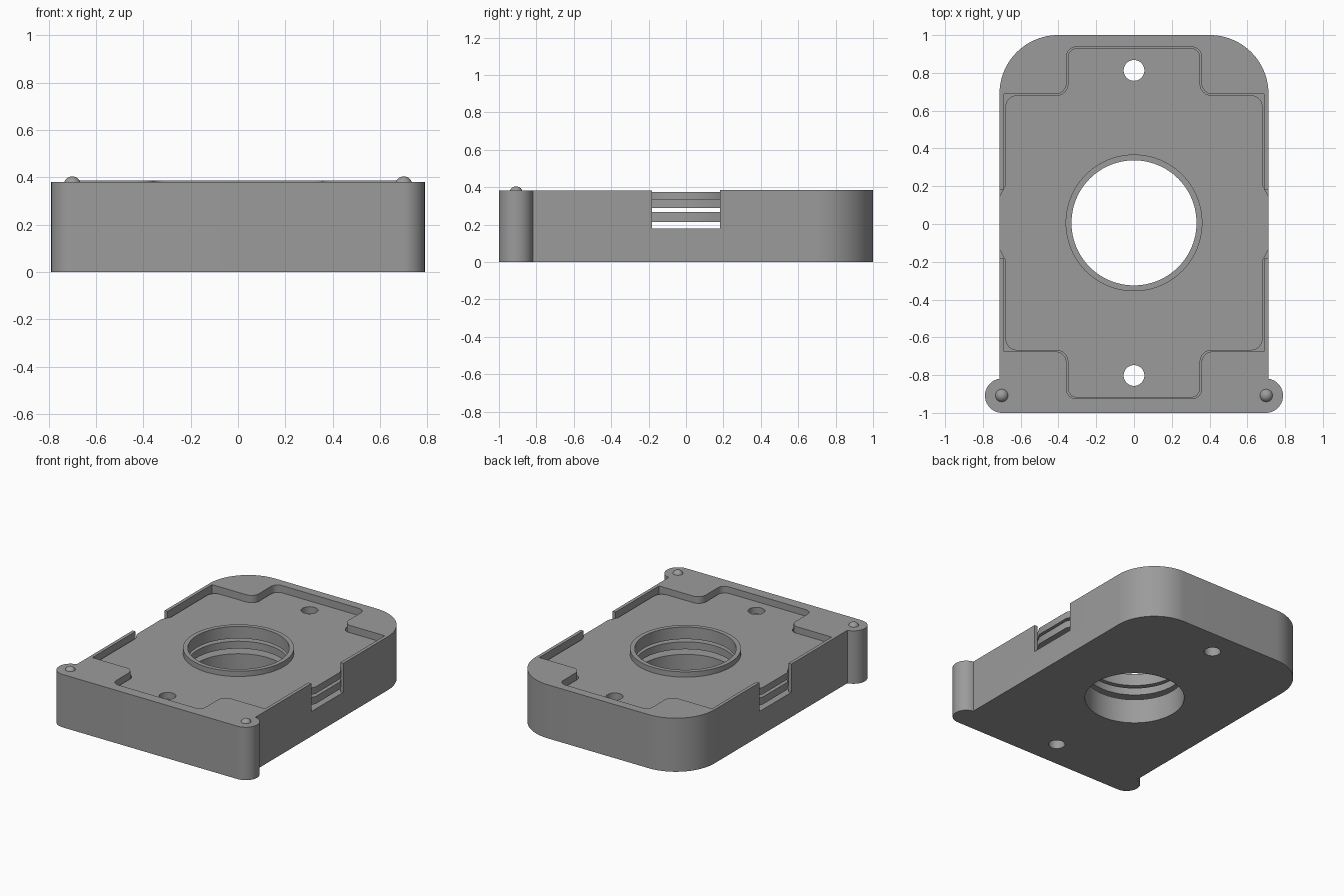
import bpy, bmesh
from math import cos, sin, radians, pi, tan
from mathutils import Vector

if "Cube" in bpy.data.objects:
    bpy.data.objects.remove(bpy.data.objects["Cube"], do_unlink=True)

grey = bpy.data.materials.new("mid_grey")
grey.use_nodes = True
colour = (0.33, 0.33, 0.33, 1)
grey.diffuse_color = colour
grey.node_tree.nodes["Principled BSDF"].inputs["Base Color"].default_value = colour

MID_Y = 0.006   # centre line of the bore and pocket
TOP = 0.381


def arc(cx, cy, r, start, end, steps):
    angles = [radians(start + (end - start) * i / steps) for i in range(steps + 1)]
    return [(cx + r * cos(a), cy + r * sin(a)) for a in angles]


def circle(cx, cy, r, n):
    return arc(cx, cy, r, 0, 360, n)[:-1]


def fillet(corners, steps=8):
    """Round each (x, y, radius) corner of a closed outline."""
    out = []
    for i, (x, y, r) in enumerate(corners):
        p = Vector((x, y))
        if not r:
            out.append((x, y))
            continue
        a = (Vector(corners[i - 1][:2]) - p).normalized()
        b = (Vector(corners[(i + 1) % len(corners)][:2]) - p).normalized()
        half = a.angle(b) / 2
        centre = p + (a + b).normalized() * (r / sin(half))
        u = p + a * (r / tan(half)) - centre
        v = p + b * (r / tan(half)) - centre
        for k in range(steps + 1):
            d = u.normalized().slerp(v.normalized(), k / steps)
            out.append(tuple(centre + d * r))
    return out


def four_way(quarter):
    """Mirror a quarter outline across both axes, then move to the centre line."""
    loop = []
    for sx, sy, step in ((1, 1, 1), (-1, 1, -1), (-1, -1, 1), (1, -1, -1)):
        loop += [(x * sx, y * sy, r) for x, y, r in quarter[::step]]
    return [(x, y + MID_Y) for x, y in fillet(loop)]


def prism(name, outline, z0, z1):
    bm = bmesh.new()
    face = bm.faces.new([bm.verts.new((x, y, z0)) for x, y in outline])
    ext = bmesh.ops.extrude_face_region(bm, geom=[face])
    for v in ext["geom"]:
        if isinstance(v, bmesh.types.BMVert):
            v.co.z = z1
    bmesh.ops.recalc_face_normals(bm, faces=bm.faces)
    mesh = bpy.data.meshes.new(name)
    bm.to_mesh(mesh)
    bm.free()
    mesh.materials.append(grey)
    obj = bpy.data.objects.new(name, mesh)
    bpy.context.collection.objects.link(obj)
    return obj


def select(obj):
    bpy.ops.object.select_all(action='DESELECT')
    obj.select_set(True)
    bpy.context.view_layer.objects.active = obj


def cut(obj, outline, z0=-1, z1=1):
    cutter = prism("cutter", outline, z0, z1)
    cutter.hide_render = True
    select(obj)
    mod = obj.modifiers.new("cut", 'BOOLEAN')
    mod.operation, mod.solver, mod.object = 'DIFFERENCE', 'EXACT', cutter
    bpy.ops.object.modifier_apply(modifier=mod.name)
    bpy.data.objects.remove(cutter, do_unlink=True)


def smooth(obj):
    select(obj)
    bpy.ops.object.shade_smooth_by_angle(angle=radians(30))


def drill(obj):
    cut(obj, circle(0, MID_Y, 0.331, 96))
    for y in (0.813, -0.802):
        cut(obj, circle(0, y, 0.055, 32))


# Tray: round ears at the front corners, large round corners at the back
right = arc(0.698, -0.909, 0.091, -90, 81, 24) + arc(0.402, 0.69, 0.31, 0, 90, 24)
tray = prism("tray", right + [(-x, y) for x, y in reversed(right)], 0, TOP)
pocket = four_way([(0.688, 0.681, 0), (0.357, 0.681, 0.06), (0.357, 0.931, 0.05)])
FLOOR = 0.178
cut(tray, pocket, FLOOR)
cut(tray, [(-1, -0.182), (1, -0.182), (1, 0.182), (-1, 0.182)], FLOOR)
drill(tray)
for v in tray.data.vertices:   # back wall is a touch taller
    if v.co.z > TOP - 0.002 and v.co.y > 0.1:
        v.co.z = TOP + 0.005
smooth(tray)

# Two loose plates with side tabs, stacked with air gaps
plate = four_way([(0.712, 0.14, 0), (0.68, 0.2, 0), (0.68, 0.675, 0.06),
                  (0.35, 0.675, 0.06), (0.35, 0.925, 0.05)])
for name, z0, z1 in (("middle_plate", 0.215, 0.268), ("top_plate", 0.288, 0.337)):
    obj = prism(name, plate, z0, z1)
    drill(obj)
    smooth(obj)

# Raised ring around the bore
rim = prism("bore_rim", circle(0, MID_Y, 0.362, 96), 0.337, 0.375)
cut(rim, circle(0, MID_Y, 0.331, 96))
smooth(rim)

# Domed pins on the ears
for side, x in (("left", 0.7), ("right", -0.7)):
    bpy.ops.mesh.primitive_uv_sphere_add(segments=32, ring_count=16, radius=0.036,
                                         location=(x, -0.908, 0.368))
    pin = bpy.context.object
    pin.name = side + "_pin"
    pin.data.materials.append(grey)
    smooth(pin)
